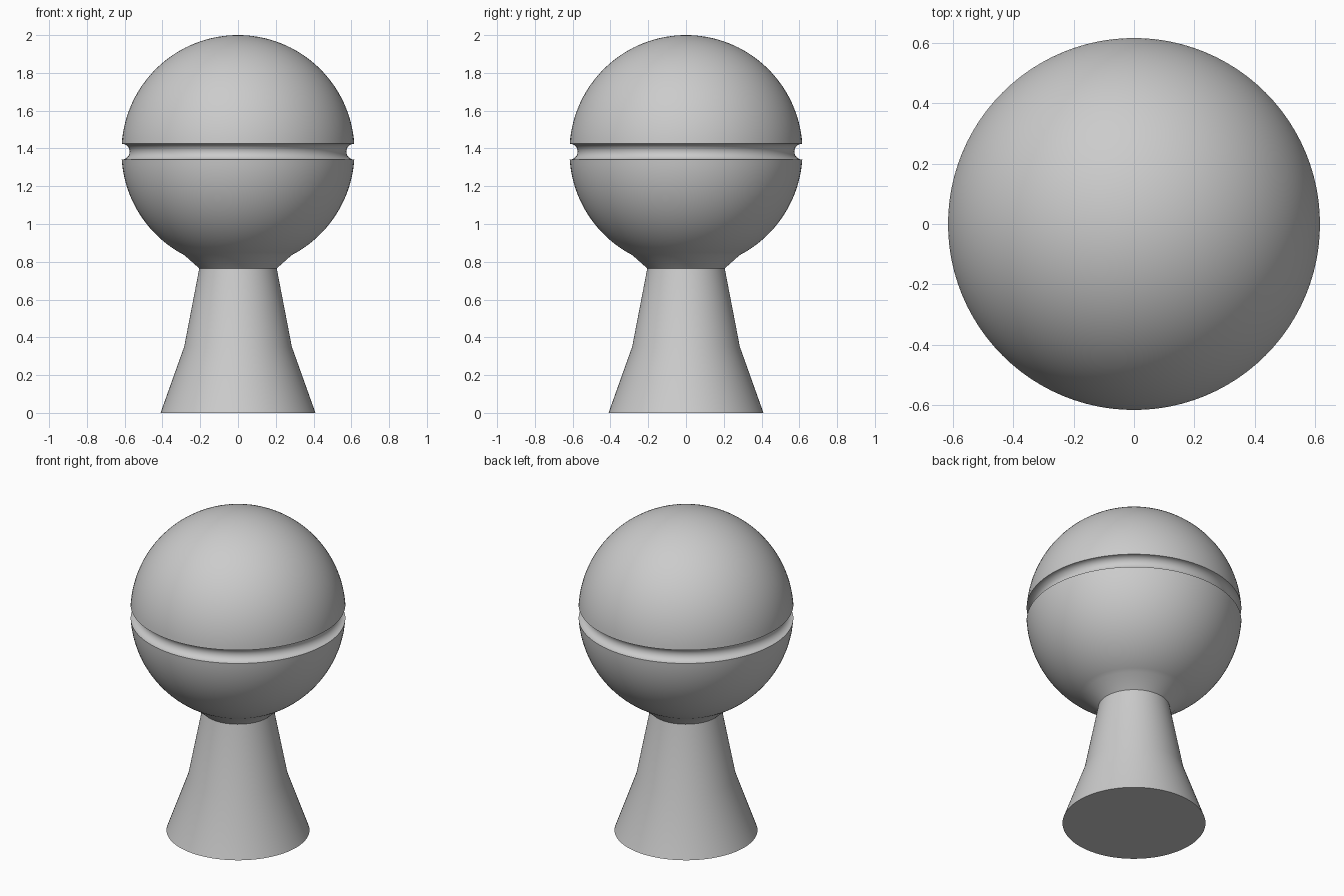
import bpy
import math

cube = bpy.data.objects.get("Cube")
if cube:
    bpy.data.objects.remove(cube, do_unlink=True)

SIDES = 96
R = 0.617          # ball radius
CZ = 2 - R         # ball centre height
GROOVE = 0.042     # groove radius

grey = bpy.data.materials.new("grey")
grey.use_nodes = True
colour = (0.6, 0.6, 0.6, 1)
grey.diffuse_color = colour
grey.node_tree.nodes["Principled BSDF"].inputs["Base Color"].default_value = colour


def lathe(name, profile):
    """Spin (radius, height) points around z; radius 0 makes a pole."""
    verts, rings, faces = [], [], []
    for r, z in profile:
        start = len(verts)
        if r < 1e-6:
            verts.append((0, 0, z))
            rings.append([start] * SIDES)
        else:
            for i in range(SIDES):
                a = math.tau * i / SIDES
                verts.append((r * math.cos(a), r * math.sin(a), z))
            rings.append(list(range(start, start + SIDES)))
    for low, high in zip(rings, rings[1:]):
        for i in range(SIDES):
            j = (i + 1) % SIDES
            quad = [low[i], low[j], high[j], high[i]]
            faces.append(list(dict.fromkeys(quad)))
    mesh = bpy.data.meshes.new(name)
    mesh.from_pydata(verts, [], faces)
    mesh.materials.append(grey)
    obj = bpy.data.objects.new(name, mesh)
    bpy.context.collection.objects.link(obj)
    bpy.ops.object.select_all(action="DESELECT")
    obj.select_set(True)
    bpy.context.view_layer.objects.active = obj
    bpy.ops.object.shade_smooth_by_angle(angle=math.radians(30))
    return obj


def arc(cr, cz, radius, start, end, steps):
    """Points on a circle in the profile plane, angles in radians."""
    angles = [start + (end - start) * i / steps for i in range(steps + 1)]
    return [(cr + radius * math.cos(a), cz + radius * math.sin(a)) for a in angles]


# Flared stem with a closed foot
lathe("stem", [(0, 0), (0.41, 0), (0.285, 0.35), (0.205, 0.765)])

# Ball with a collar underneath and a round groove about its middle
edge = math.asin(GROOVE / R)
collar = -math.acos(0.285 / R)
ball = [(0, 0.765), (0.205, 0.765)]
ball += arc(0, CZ, R, collar, -edge, 24)
ball += arc(R * math.cos(edge), CZ, GROOVE, -math.pi / 2, -math.pi * 1.5, 12)[1:-1]
ball += arc(0, CZ, R, edge, math.pi / 2, 32)
lathe("ball", ball)
